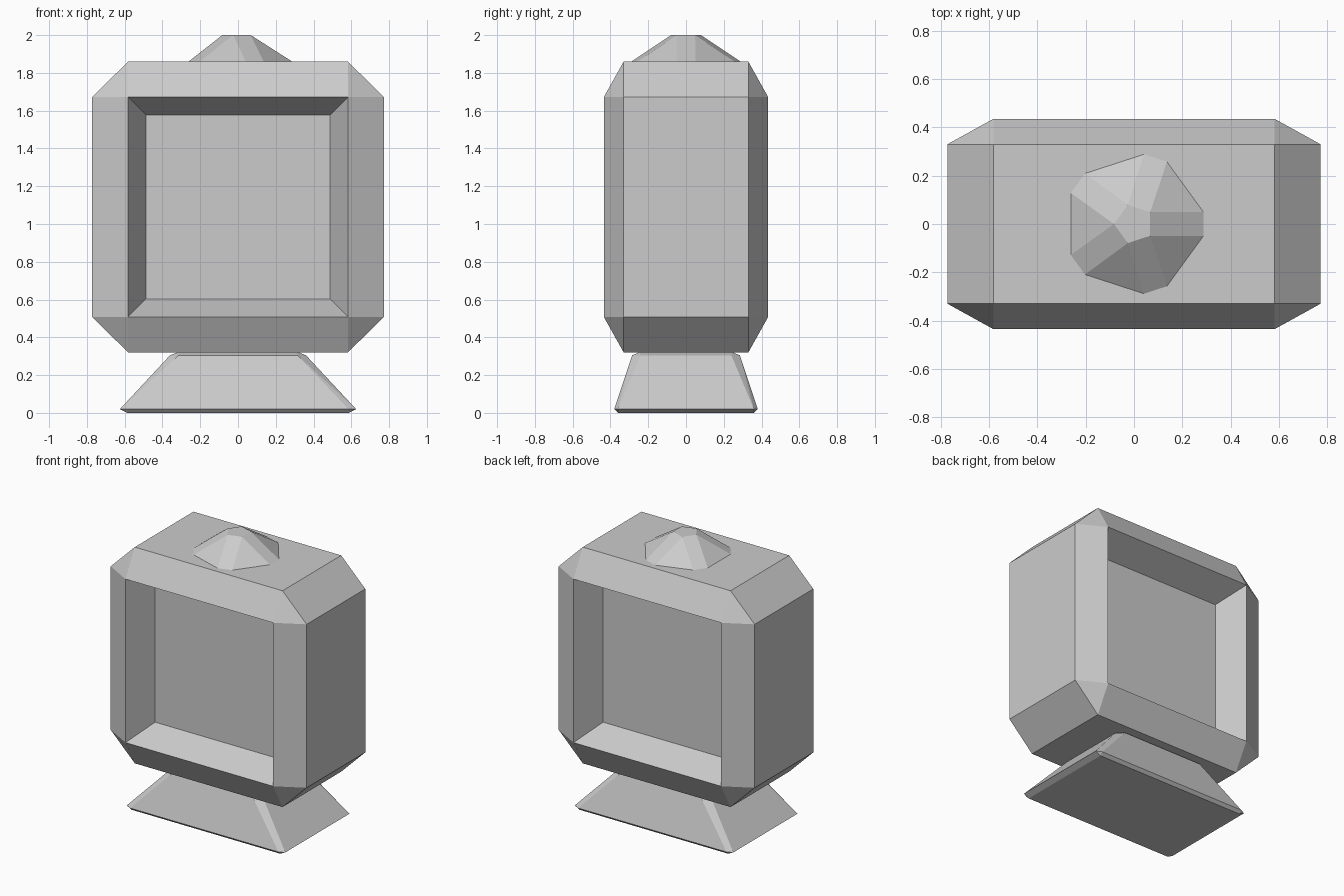
import bpy
import bmesh
from math import cos, sin, radians

cube = bpy.data.objects.get("Cube")
if cube:
    bpy.data.objects.remove(cube, do_unlink=True)

grey = bpy.data.materials.new("light grey")
grey.use_nodes = True
colour = (0.6, 0.6, 0.6, 1)
grey.diffuse_color = colour
grey.node_tree.nodes["Principled BSDF"].inputs["Base Color"].default_value = colour


def finish(bm, name):
    bmesh.ops.recalc_face_normals(bm, faces=bm.faces)
    mesh = bpy.data.meshes.new(name)
    bm.to_mesh(mesh)
    bm.free()
    mesh.materials.append(grey)
    obj = bpy.data.objects.new(name, mesh)
    bpy.context.collection.objects.link(obj)
    return obj


def hull(points, name):
    """Convex solid around the points, with coplanar triangles merged."""
    bm = bmesh.new()
    for p in points:
        bm.verts.new(p)
    bmesh.ops.convex_hull(bm, input=bm.verts)
    bmesh.ops.dissolve_limit(bm, angle_limit=radians(1), verts=bm.verts, edges=bm.edges)
    return finish(bm, name)


def mirrored(x, y):
    return [(sx * x, sy * y) for sx in (-1, 1) for sy in (-1, 1)]


# Chamfered housing: each corner is cut to a triangle
OUT, INN = (0.772, 0.435, 0.77), (0.582, 0.33, 0.582)
MID = 1.09
corners = []
for axis in range(3):
    size = [OUT[i] if i == axis else INN[i] for i in range(3)]
    for x, y in mirrored(size[0], size[1]):
        corners += [(x, y, MID - size[2]), (x, y, MID + size[2])]
housing = hull(corners, "housing")

# Tapered recess in the front and back faces
bm = bmesh.new()
bm.from_mesh(housing.data)
panels = [f for f in bm.faces if abs(f.normal.y) > 0.99]
bmesh.ops.inset_individual(bm, faces=panels, thickness=0.094, use_even_offset=True)
for f in panels:
    for v in f.verts:
        v.co.y -= 0.2 if v.co.y > 0 else -0.2
bm.to_mesh(housing.data)
bm.free()

# Flared foot with trimmed edges: x and y of the faces, trim at the corners
foot = []
for z, x, y, cx, cy in ((0.02, 0.625, 0.38, 0.04, 0.02),
                        (0.305, 0.36, 0.285, 0.045, 0.045)):
    for px, py in mirrored(x - cx, y) + mirrored(x, y - cy):
        foot.append((px, py, z))
foot += [(x, y, 0) for x, y in mirrored(0.585, 0.36)]
foot += [(x, y, 0.322) for x, y in mirrored(0.315, 0.245)]
hull(foot, "foot")

# Five-sided faceted knob with trimmed corners
knob = []
for k in range(5):
    for a in (72 * k - 9.7, 72 * k + 9.7):
        a = radians(a)
        knob.append((0.296 * cos(a), 0.296 * sin(a), 1.857))
    a = radians(72 * k + 36)
    knob.append((0.083 * cos(a), 0.083 * sin(a), 2.0))
hull(knob, "top_knob")
